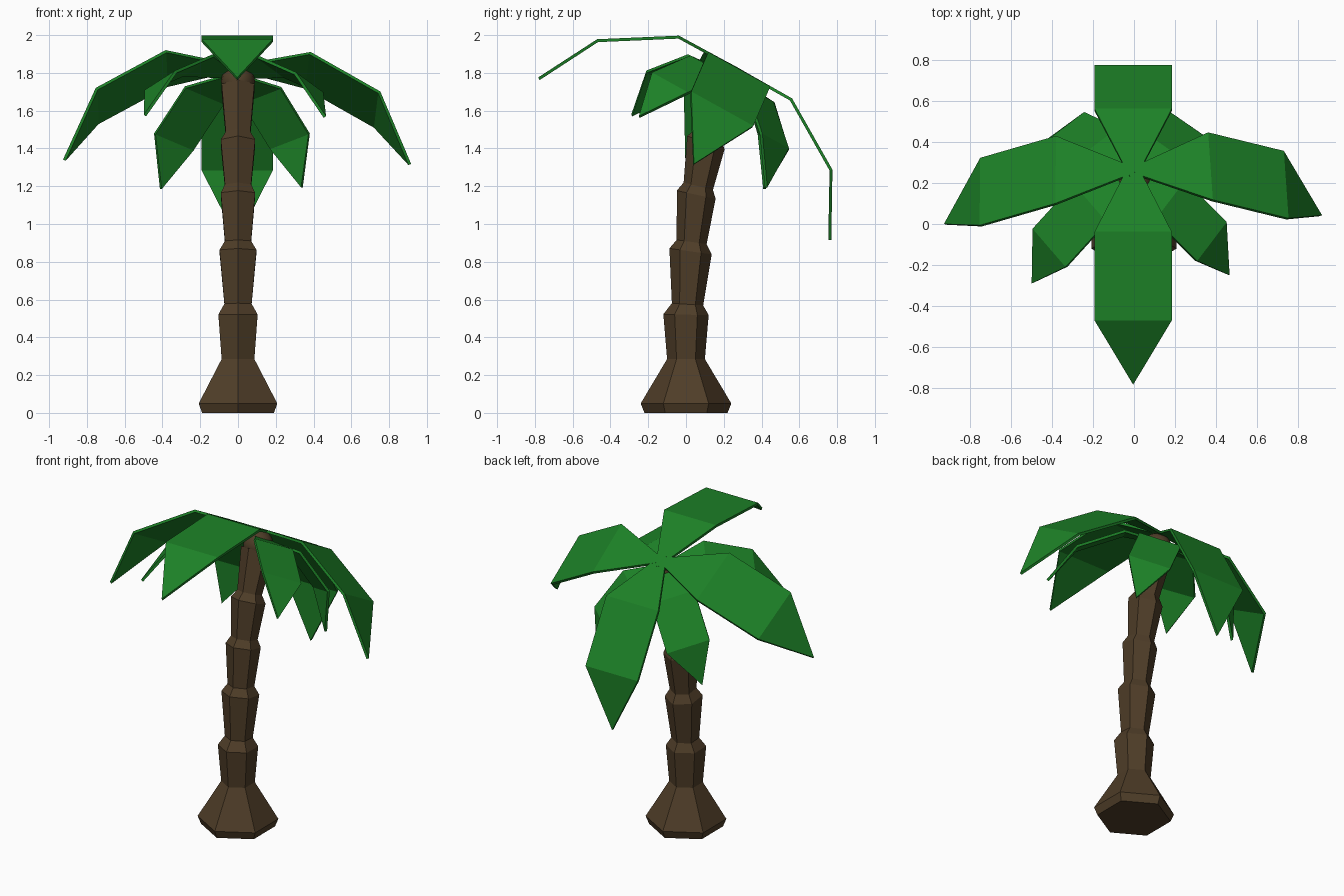
import bpy, bmesh
from math import sin, cos, radians, pi
from mathutils import Vector, Matrix

if "Cube" in bpy.data.objects:
    bpy.data.objects.remove(bpy.data.objects["Cube"])


def material(name, rgb):
    m = bpy.data.materials.new(name)
    m.diffuse_color = (*rgb, 1)
    m.use_nodes = True
    m.node_tree.nodes["Principled BSDF"].inputs["Base Color"].default_value = m.diffuse_color
    return m


GREEN = material("leaf_green", (0.012, 0.22, 0.02))
BROWN = material("bark_brown", (0.078, 0.047, 0.021))


def add_object(name, bm, mat):
    bmesh.ops.recalc_face_normals(bm, faces=bm.faces)
    mesh = bpy.data.meshes.new(name)
    bm.to_mesh(mesh)
    bm.free()
    mesh.materials.append(mat)
    ob = bpy.data.objects.new(name, mesh)
    bpy.context.collection.objects.link(ob)
    return ob


# Trunk: six-sided rings (z, y centre, radius, lean in degrees)
RINGS = [(0, 0, .22, 0), (.05, 0, .24, 0), (.285, 0, .10, 0),
         (.52, 0, .12, 1), (.575, .008, .083, 4),
         (.855, .024, .113, 8), (.905, .03, .08, 8),
         (1.155, .054, .105, 12), (1.20, .065, .08, 14),
         (1.43, .105, .105, 20), (1.475, .12, .075, 22),
         (1.72, .20, .10, 27)]
bm = bmesh.new()
loops = []
for z, y, r, lean in RINGS:
    rot = Matrix.Rotation(radians(-lean), 3, 'X')
    loops.append([bm.verts.new(Vector((0, y, z)) + rot @ Vector((r * sin(k * pi / 3), r * cos(k * pi / 3), 0)))
                  for k in range(6)])
for a, b in zip(loops, loops[1:]):
    for k in range(6):
        j = (k + 1) % 6
        bm.faces.new((a[k], a[j], b[j], b[k]))
bm.faces.new(loops[0])
bm.faces.new(loops[-1])
add_object("trunk", bm, BROWN)

# Rounded knob at the trunk top
bm = bmesh.new()
bmesh.ops.create_uvsphere(bm, u_segments=16, v_segments=8, radius=.09,
                          matrix=Matrix.Translation((0, .21, 1.755)))
for f in bm.faces:
    f.smooth = True
add_object("trunk_knob", bm, BROWN)

# Fronds: bent strips around a hub plane that leans back
HUB = Vector((0, .26, 1.827))
LEAN = Matrix.Rotation(radians(-29), 3, 'X')


def frond(name, angle, scale=1, drop=0, shift=0, pitch=0, out=0):
    radial, height = out, -drop
    spine = [(out - .05 * scale, height)]
    for length, slope in ((.34, .5), (.43, 31.5), (.37, 62)):
        t = radians(slope + pitch)
        radial += scale * length * cos(t)
        height -= scale * length * sin(t)
        spine.append((radial, height))
    spin = Matrix.Rotation(radians(angle), 3, 'Z')

    def place(r, w, h):
        return HUB + LEAN @ (spin @ Vector((r, w * scale, h)) + Vector((shift, 0, 0)))

    bm = bmesh.new()
    rows = [[bm.verts.new(place(r, s * w, h)) for s in (-1, 1)]
            for (r, h), w in zip(spine[:3], (.01, .188, .188))]
    tip = bm.verts.new(place(spine[3][0], 0, spine[3][1]))
    for a, b in zip(rows, rows[1:]):
        bm.faces.new((a[0], b[0], b[1], a[1]))
    bm.faces.new((rows[2][0], tip, rows[2][1]))
    ob = add_object(name, bm, GREEN)
    mod = ob.modifiers.new("thickness", 'SOLIDIFY')
    mod.thickness = .016
    mod.offset = 0


# Four large fronds
for name, angle, out in (("front", -90, 0), ("back", 90, 0),
                         ("right", 3.5, .035), ("left", 179.5, .035)):
    frond("large_frond_" + name, angle, out=out, shift=-.004)

# Four small fronds below, on the diagonals
for name, angle, scale in (("front_left", 217, .71), ("front_right", -33.5, .69),
                           ("back_left", 131, .71), ("back_right", 51.5, .69)):
    frond("small_frond_" + name, angle, scale, drop=.045, shift=-.02, pitch=4.5)
